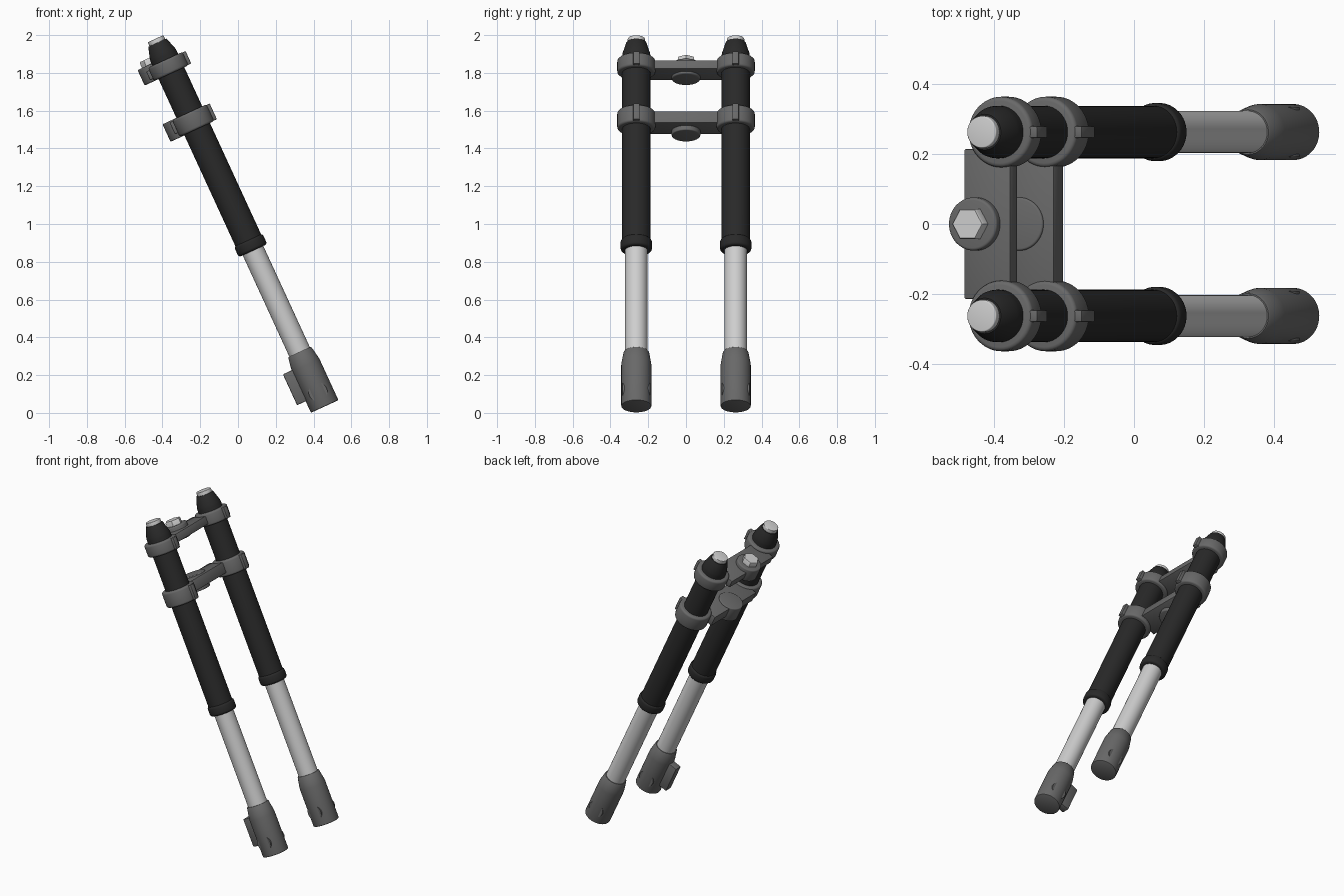
import bpy, bmesh, math
from mathutils import Matrix

if "Cube" in bpy.data.objects:
    bpy.data.objects.remove(bpy.data.objects["Cube"])

# Tilted fork frame: local x = forward, y = sideways, z = up along the legs
TILT = math.radians(24.7)
FRAME = Matrix.Translation((0.459, 0, 0.034)) @ Matrix.Rotation(-TILT, 4, 'Y')
LEG_Y = 0.263


def material(name, v):
    m = bpy.data.materials.new(name)
    m.diffuse_color = (v, v, v, 1)
    m.use_nodes = True
    m.node_tree.nodes["Principled BSDF"].inputs["Base Color"].default_value = m.diffuse_color
    return m


GREY = material("dark grey metal", 0.14)
BLACK = material("black coating", 0.022)
SILVER = material("silver metal", 0.62)


def finish(name, bm, mat, angle=35):
    bmesh.ops.recalc_face_normals(bm, faces=bm.faces)
    bm.transform(FRAME)
    me = bpy.data.meshes.new(name)
    bm.to_mesh(me)
    bm.free()
    me.materials.append(mat)
    ob = bpy.data.objects.new(name, me)
    bpy.context.collection.objects.link(ob)
    bpy.ops.object.select_all(action='DESELECT')
    ob.select_set(True)
    bpy.context.view_layer.objects.active = ob
    bpy.ops.object.shade_smooth_by_angle(angle=math.radians(angle))
    return ob


def lathe(name, profile, mat, x=0, y=0, seg=48, local=None):
    """Turn a (radius, height) profile around the leg direction, with flat ends."""
    bm = bmesh.new()
    rings = [[bm.verts.new((r * math.cos(2 * math.pi * i / seg),
                            r * math.sin(2 * math.pi * i / seg), z)) for i in range(seg)]
             for r, z in profile]
    for a, b in zip(rings, rings[1:]):
        for i in range(seg):
            j = (i + 1) % seg
            bm.faces.new((a[i], a[j], b[j], b[i]))
    bm.faces.new(rings[0][::-1])
    bm.faces.new(rings[-1])
    if local:
        bm.transform(local)
    bm.transform(Matrix.Translation((x, y, 0)))
    return finish(name, bm, mat)


def rounded(r, z0, z1, b):
    """Profile of a cylinder with rounded rims."""
    steps = [math.radians(a) for a in (0, 30, 60, 90)]
    low = [(r - b + b * math.sin(a), z0 + b - b * math.cos(a)) for a in steps]
    high = [(r - b + b * math.cos(a), z1 - b + b * math.sin(a)) for a in steps]
    return low + high


def box(name, x, y, z, mat, bevel):
    """Bevelled box from (min, max) pairs."""
    bm = bmesh.new()
    bmesh.ops.create_cube(bm, size=1)
    size = [b - a for a, b in (x, y, z)]
    mid = [(a + b) / 2 for a, b in (x, y, z)]
    bm.transform(Matrix.Translation(mid) @ Matrix.Diagonal((*size, 1)))
    bmesh.ops.bevel(bm, geom=bm.edges[:], offset=bevel, segments=2,
                    profile=0.5, affect='EDGES')
    return finish(name, bm, mat)


# Clamp heights: (name, ring bottom, ring top, plate bottom, plate top)
CLAMPS = [("upper_clamp", 1.942, 2.02, 1.955, 2.006),
          ("lower_clamp", 1.617, 1.715, 1.64, 1.709)]

for side, y in (("right", -LEG_Y), ("left", LEG_Y)):
    # Axle casting with tapered shoulder
    lathe(side + "_axle_casting",
          [(0.075, 0), (0.079, 0.002), (0.08, 0.006), (0.08, 0.24), (0.078, 0.256),
           (0.068, 0.312), (0.064, 0.317)], GREY, y=y)
    # Axle boss running sideways through the casting
    lathe(side + "_axle_boss", [(0.05, -0.072), (0.05, 0.072)], GREY, y=y,
          local=Matrix.Translation((0, 0, 0.085)) @ Matrix.Rotation(math.pi / 2, 4, 'X'))
    # Sliding inner tube
    lathe(side + "_inner_tube", [(0.06, 0.28), (0.06, 0.96)], SILVER, y=y)
    # Dust seal collar
    lathe(side + "_seal_collar", rounded(0.083, 0.908, 0.97, 0.014), BLACK, y=y)
    # Outer tube with tapered top
    lathe(side + "_outer_tube",
          [(0.075, 0.94), (0.075, 2.04), (0.073, 2.056), (0.054, 2.116), (0.051, 2.12)],
          BLACK, y=y)
    # Tube cap
    lathe(side + "_tube_cap", rounded(0.046, 2.10, 2.143, 0.004), SILVER, y=y)
    for name, r0, r1, p0, p1 in CLAMPS:
        # Clamp ring and its pinch lug
        lathe(f"{side}_{name}_ring", rounded(0.101, r0, r1, 0.012), GREY, y=y)
        box(f"{side}_{name}_lug", (0.08, 0.117), (y - 0.017, y + 0.017),
            (r0 + 0.003, r1 - 0.003), GREY, 0.004)

# Bridge plates joining the rings
for name, r0, r1, p0, p1 in CLAMPS:
    box(name + "_plate", (-0.118, 0.028), (-0.215, 0.215), (p0, p1), GREY, 0.005)

# Steering stem bosses and nut
lathe("upper_stem_boss", rounded(0.076, 1.942, 2.032, 0.008), GREY, x=-0.08)
lathe("lower_stem_boss", rounded(0.076, 1.614, 1.716, 0.006), GREY, x=-0.08)
lathe("stem_nut", [(0.05, 2.02), (0.05, 2.06), (0.046, 2.065)], SILVER, x=-0.08, seg=6)

# Brake bracket behind the right casting
box("brake_bracket", (-0.13, -0.04), (-LEG_Y - 0.026, -LEG_Y + 0.026),
    (0.067, 0.247), GREY, 0.006)
